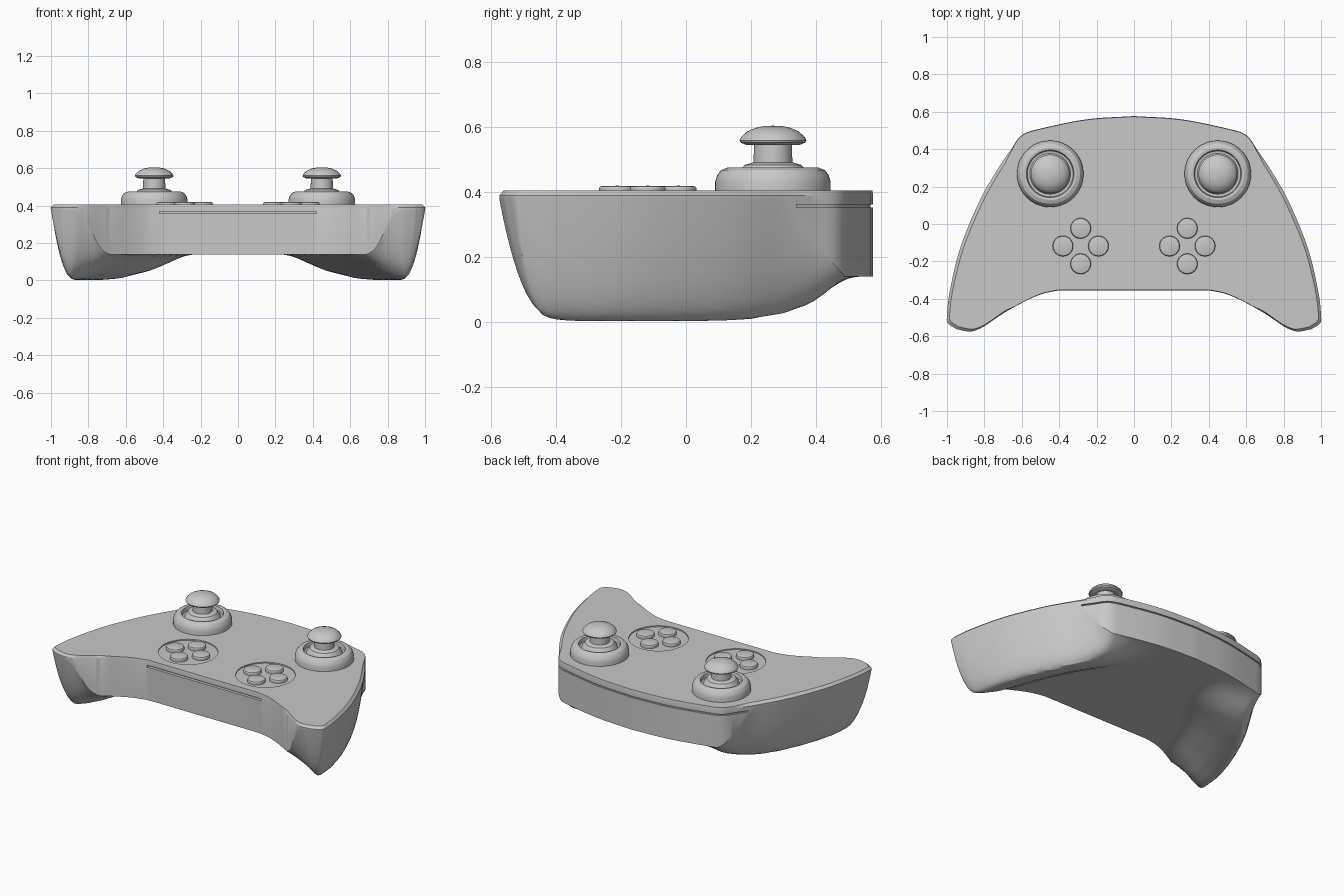
import bpy, bmesh, math
from mathutils import Vector
from mathutils.geometry import intersect_point_line

if "Cube" in bpy.data.objects:
    bpy.data.objects.remove(bpy.data.objects["Cube"])

GREY = (0.58, 0.58, 0.58, 1)
grey = bpy.data.materials.new("plain grey")
grey.use_nodes = True
grey.diffuse_color = GREY
grey.node_tree.nodes["Principled BSDF"].inputs["Base Color"].default_value = GREY

TOP, RIM, BELLY = 0.405, 0.39, 0.14


def finish(name, bm, smooth=True):
    bmesh.ops.remove_doubles(bm, verts=bm.verts, dist=0.0002)
    bmesh.ops.recalc_face_normals(bm, faces=bm.faces)
    mesh = bpy.data.meshes.new(name)
    bm.to_mesh(mesh)
    bm.free()
    ob = bpy.data.objects.new(name, mesh)
    bpy.context.collection.objects.link(ob)
    mesh.materials.append(grey)
    if smooth:
        shade(ob)
    return ob


def shade(ob):
    bpy.ops.object.select_all(action='DESELECT')
    ob.select_set(True)
    bpy.context.view_layer.objects.active = ob
    bpy.ops.object.shade_smooth_by_angle(angle=math.radians(25))


def interp(table, x):
    if x <= table[0][0]:
        return table[0][1]
    for (a, fa), (b, fb) in zip(table, table[1:]):
        if x <= b:
            return fa + (fb - fa) * (x - a) / (b - a)
    return table[-1][1]


def spline(points, steps):
    """Smooth curve through the points."""
    pts = [Vector(p) for p in points]
    pts = [2 * pts[0] - pts[1]] + pts + [2 * pts[-1] - pts[-2]]
    out = []
    for a, b, c, d in zip(pts, pts[1:], pts[2:], pts[3:]):
        for i in range(steps):
            t = i / steps
            out.append(b + 0.5 * t * (c - a + t * (2 * a - 5 * b + 4 * c - d + t * (3 * (b - c) + d - a))))
    return out + [pts[-2]]


# Plan outline of the left half: inner front edge and outer back edge
inner = spline([(0, -.355), (.2, -.355), (.38, -.355), (.44, -.362), (.5, -.377), (.57, -.407), (.66, -.455),
                (.72, -.492), (.79, -.54), (.83, -.562), (.88, -.575), (.95, -.562)], 6)
outer = spline([(0, .577), (.25, .56), (.5, .51), (.6, .475), (.66, .395), (.74, .275), (.83, .115),
                (.93, -.13), (.985, -.36), (1, -.49), (.995, -.53), (.95, -.562)], 6)

# Height at which each wall turns under into the grip
INNER_EDGE = [(.69, BELLY), (.72, .157), (.75, .19), (.786, .27), (.82, .335), (.866, .375), (.95, .385)]
OUTER_EDGE = [(.3, .385), (.335, .352), (.42, .22), (.49, BELLY)]
# Underside depth by distance from the outer side and by y, and the reach of the rounded walls
ACROSS = [(.1, 1), (.14, .95), (.21, .77), (.29, .46), (.35, .2), (.39, .06), (.43, 0)]
ALONG = [(0, 1), (.1, .99), (.2, .95), (.3, .82), (.38, .62), (.44, .36), (.5, .16), (.56, 0)]
INNER_REACH = [(.65, .25), (.8, .23), (.9, .21)]
OUTER_REACH = [(-.54, .21), (-.45, .15), (-.3, .125)]

edges = []
for curve, is_outer in ((inner, False), (outer, True)):
    for a, b in zip(curve, curve[1:]):
        if is_outer:
            heights = [interp(OUTER_EDGE, p.y) for p in (a, b)]
            reach = interp(OUTER_REACH, (a.y + b.y) / 2)
        else:
            heights = [interp(INNER_EDGE, p.x) for p in (a, b)]
            reach = interp(INNER_REACH, (a.x + b.x) / 2)
        edges.append((a, b, heights, reach, is_outer and a.y < .4))


def underside(p):
    near = []
    side_gap = 9
    for a, b, (ha, hb), reach, is_side in edges:
        t = min(max(intersect_point_line(p, a, b)[1], 0), 1)
        d = (p - a.lerp(b, t)).length
        near.append((d / reach, ha + (hb - ha) * t))
        if is_side:
            side_gap = min(side_gap, d)
    floor = BELLY * (1 - interp(ACROSS, side_gap) * interp(ALONG, p.y))
    return max([floor] + [floor + (h - floor) * (1 - d) ** 3 for d, h in near if d < 1])


def top_point(p):
    inset = interp([(.64, .003), (.7, .018)], p.x)
    way = (Vector((.45, -.1)) - p).normalized() if p.x > .3 else Vector((0, -1 if p.y > 0 else 1))
    q = p + way * inset
    return (q.x, q.y, TOP)


# Body shell: cross-sections from the inner edge to the outer edge, mirrored
bm = bmesh.new()
N = 36
rows = []
for p, q in zip(inner, outer):
    sec = [top_point(p), (p.x, p.y, RIM)]
    for i in range(N + 1):
        m = p.lerp(q, .5 - .5 * math.cos(math.pi * i / N))
        z = underside(m)
        if i == 0:
            z = interp(INNER_EDGE, p.x)
        elif i == N:
            z = interp(OUTER_EDGE, q.y)
        sec.append((m.x, m.y, z))
    sec += [(q.x, q.y, RIM), top_point(q)]
    rows.append([bm.verts.new(c) for c in sec])
for a, b in zip(rows, rows[1:]):
    for i in range(len(a)):
        j = (i + 1) % len(a)
        bm.faces.new((a[i], a[j], b[j], b[i]))
geom = bm.verts[:] + bm.edges[:] + bm.faces[:]
dup = bmesh.ops.duplicate(bm, geom=geom)["geom"]
twin = [v for v in dup if isinstance(v, bmesh.types.BMVert)]
bmesh.ops.scale(bm, vec=(-1, 1, 1), verts=twin)
body = finish("controller_body", bm, False)


def cut(name, bm):
    cutter = finish(name, bm, False)
    cutter.hide_render = True
    cutter.hide_viewport = True
    mod = body.modifiers.new(name, 'BOOLEAN')
    mod.operation = 'DIFFERENCE'
    mod.solver = 'EXACT'
    mod.object = cutter


# Front slot
bm = bmesh.new()
bmesh.ops.create_cube(bm, size=1)
bmesh.ops.scale(bm, vec=(.84, .04, .012), verts=bm.verts)
bmesh.ops.translate(bm, vec=(0, -.355, .364), verts=bm.verts)
cut("front_slot_cutter", bm)

# Groove wrapping the back wall
bm = bmesh.new()
half = [p for p in outer if p.y > .325]
path = [Vector((-p.x, p.y)) for p in reversed(half[1:])] + half
strips = []
for p in path:
    loop = ((.985, .353), (1.06, .353), (1.06, .362), (.985, .362))
    strips.append([bm.verts.new((p.x * k, p.y * k, z)) for k, z in loop])
for a, b in zip(strips, strips[1:]):
    for i in range(4):
        bm.faces.new((a[i], a[(i + 1) % 4], b[(i + 1) % 4], b[i]))
bm.faces.new(strips[0])
bm.faces.new(strips[-1])
cut("back_groove_cutter", bm)

# Shallow round recesses under the button clusters
PAD_X, PAD_Y = .285, -.118
bm = bmesh.new()
for s in (1, -1):
    disc = bmesh.ops.create_cone(bm, cap_ends=True, segments=64, radius1=.18, radius2=.18, depth=.04)["verts"]
    bmesh.ops.translate(bm, vec=(s * PAD_X, PAD_Y, TOP + .013), verts=disc)
cut("button_recess_cutter", bm)
shade(body)


def lathe(name, profile, x, y, sides=48):
    bm = bmesh.new()
    vs = [bm.verts.new((r, 0, z)) for r, z in profile]
    es = [bm.edges.new(e) for e in zip(vs, vs[1:])]
    bmesh.ops.spin(bm, geom=vs + es, cent=(0, 0, 0), axis=(0, 0, 1), angle=math.tau, steps=sides)
    bmesh.ops.translate(bm, vec=(x, y, 0), verts=bm.verts)
    return finish(name, bm)


COLLAR = [(.178, .4), (.178, .432), (.172, .452), (.16, .468), (.14, .476), (.127, .474), (.122, .45), (.09, .445)]
STICK = [(.112, .44), (.105, .462), (.088, .484), (.06, .492), (.058, .55), (.083, .546), (.1, .553),
         (.103, .56), (.098, .57), (.08, .587), (.055, .598), (.028, .604), (0, .605)]
BUTTON = [(.055, .39), (.055, .412), (.052, .417), (.046, .419), (0, .42)]

# Thumbsticks and button clusters on both sides
for side, s in (("left", 1), ("right", -1)):
    lathe(side + "_stick_collar", COLLAR, s * .448, .268)
    lathe(side + "_thumbstick", STICK, s * .448, .268)
    for i, spot in enumerate(("outer", "back", "inner", "front")):
        a = i * math.pi / 2
        x, y = PAD_X + .095 * math.cos(a), PAD_Y + .095 * math.sin(a)
        lathe(f"{side}_{spot}_button", BUTTON, s * x, y, 32)
